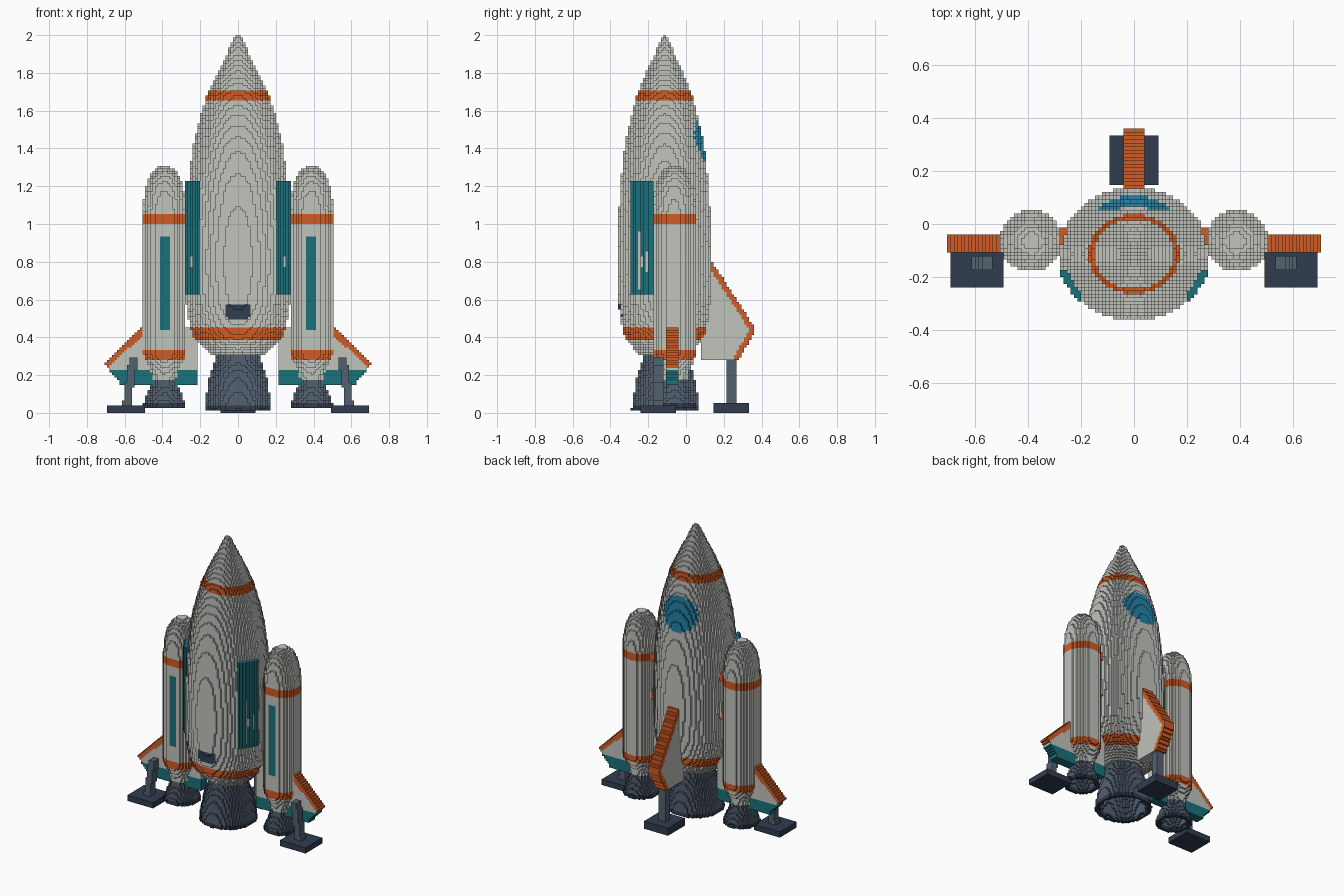
import bpy
import math
from itertools import product

if "Cube" in bpy.data.objects:
    bpy.data.objects.remove(bpy.data.objects["Cube"], do_unlink=True)

V = 2 / 150  # edge of one small block

# Colours, written as display values and converted to linear
COLOURS = {
    "hull_white": (192, 194, 187),
    "trim_orange": (207, 92, 42),
    "panel_teal": (32, 112, 122),
    "window_blue": (42, 130, 168),
    "engine_slate": (84, 97, 113),
    "dark_metal": (52, 63, 79),
}
WHITE, ORANGE, TEAL, BLUE, SLATE, DARK = COLOURS


def make_material(name, rgb):
    colour = tuple((c / 255) ** 2.2 for c in rgb) + (1.0,)
    mat = bpy.data.materials.new(name)
    mat.use_nodes = True
    mat.diffuse_color = colour
    bsdf = mat.node_tree.nodes["Principled BSDF"]
    bsdf.inputs["Base Color"].default_value = colour
    bsdf.inputs["Roughness"].default_value = 0.8
    return mat


MATERIALS = {n: make_material(n, c) for n, c in COLOURS.items()}


def block_part(name, low, high, rule, side=1):
    """Fill a region with small blocks; rule(x, y, z) gives a colour or None."""
    if side < 0:
        low, high = (-high[0],) + low[1:], (-low[0],) + high[1:]
    spans = [range(math.floor(a / V) - 1, math.ceil(b / V) + 1) for a, b in zip(low, high)]
    cells = {}
    for c in product(*spans):
        colour = rule(*[(n + 0.5) * V * s for n, s in zip(c, (side, 1, 1))])
        if colour and c[2] >= 0:
            cells[c] = colour
    verts, faces, face_colours = {}, [], []
    for c, colour in cells.items():
        for axis, step in product(range(3), (0, 1)):
            near = list(c)
            near[axis] += 2 * step - 1
            if tuple(near) in cells:
                continue
            face = []
            for u, w in ((0, 0), (1, 0), (1, 1), (0, 1)):
                p = list(c)
                p[axis] += step
                p[(axis + 1) % 3] += u
                p[(axis + 2) % 3] += w
                face.append(verts.setdefault(tuple(p), len(verts)))
            faces.append(face if step else face[::-1])
            face_colours.append(colour)
    mesh = bpy.data.meshes.new(name)
    mesh.from_pydata([[n * V for n in p] for p in verts], [], faces)
    used = sorted(set(face_colours))
    for n in used:
        mesh.materials.append(MATERIALS[n])
    mesh.polygons.foreach_set("material_index", [used.index(n) for n in face_colours])
    mesh.update()
    obj = bpy.data.objects.new(name, mesh)
    bpy.context.collection.objects.link(obj)


def radius_at(profile, z):
    """Radius at height z on a profile of (z, r) points, rising."""
    for (z0, r0), (z1, r1) in zip(profile, profile[1:]):
        if z0 <= z <= z1:
            return r0 + (r1 - r0) * (z - z0) / (z1 - z0)
    return 0


def box(name, low, high, colour, side=1):
    def rule(*p):
        return colour if all(a <= v <= b for a, v, b in zip(low, p, high)) else None
    block_part(name, low, high, rule, side)


def edge_distance(a, b, u, v):
    """Signed distance from the line a-b; positive lies left of its direction."""
    du, dv = b[0] - a[0], b[1] - a[1]
    return (du * (v - a[1]) - dv * (u - a[0])) / math.hypot(du, dv)


# Main hull: slightly flattened ogive with bands, rear window and front hatch
HULL_Y, FLAT = -0.1133, 0.89
HULL = [(0.31, 0.15), (0.36, 0.20), (0.41, 0.24), (0.47, 0.257), (0.58, 0.275),
        (0.8, 0.282), (1.0, 0.276), (1.2, 0.263), (1.4, 0.238), (1.5, 0.217),
        (1.6, 0.188), (1.68, 0.165), (1.8, 0.11), (1.9, 0.06), (2.0, 0.012)]


def hull_rule(x, y, z):
    if math.hypot(x, (y - HULL_Y) / FLAT) > radius_at(HULL, z):
        return None
    if 0.39 < z < 0.46 or 1.655 < z < 1.71:
        return ORANGE
    if y > HULL_Y and math.hypot(x / 0.13, (z - 1.44) / 0.12) < 1:
        return BLUE
    if y < HULL_Y and 0.49 < z < 0.575 and abs(x) < min(0.07, z - 0.44):
        return DARK
    return WHITE


block_part("main_hull", (-0.29, -0.37, 0.3), (0.29, 0.15, 2.0), hull_rule)


# Engine bells: hollow cones with a dark rim
def engine_bell(name, cx, cy, profile, side=1):
    bottom, top = profile[0][0], profile[-1][0]
    reach = profile[0][1]

    def rule(x, y, z):
        d, r = math.hypot(x - cx, y - cy), radius_at(profile, z)
        if d > r or (d < r - 0.025 and z < top - 0.07):
            return None
        return DARK if z < bottom + 0.022 else SLATE

    block_part(name, (cx - reach, cy - reach, bottom), (cx + reach, cy + reach, top), rule, side)


engine_bell("main_engine_bell", 0, -0.107,
            [(0.02, 0.18), (0.06, 0.176), (0.2, 0.15), (0.28, 0.12), (0.33, 0.115)])

# Boosters: domed cylinders with two bands and a front stripe
BX, BY = 0.39, -0.0633
BOOSTER = [(0.17, 0.07), (0.21, 0.078), (0.28, 0.108), (0.31, 0.116), (1.06, 0.116),
           (1.14, 0.11), (1.2, 0.099), (1.25, 0.08), (1.28, 0.06), (1.307, 0.025)]


def booster_rule(x, y, z):
    if math.hypot(x - BX, y - BY) > radius_at(BOOSTER, z):
        return None
    if 0.275 < z < 0.335 or 1.0 < z < 1.06:
        return ORANGE
    if y < BY and abs(x - BX) < 0.025 and 0.44 < z < 0.93:
        return TEAL
    return WHITE


# Booster fin: flat plate with teal foot and orange sloped edge
def fin_rule(x, y, z):
    if not (-0.107 < y < -0.04 and x > 0.21 and 0.15 < z < 0.46):
        return None
    slope = edge_distance((0.705, 0.26), (0.5, 0.46), x, z)
    under = edge_distance((0.62, 0.15), (0.705, 0.26), x, z)
    if slope < 0 or under < 0:
        return None
    if z < 0.227:
        return TEAL
    return ORANGE if slope < 0.03 else WHITE


# Side panel: curved strip standing just off the hull
def panel_rule(x, y, z):
    r = math.hypot(x, (y - HULL_Y) / FLAT)
    inside = x > 0.2 and -0.29 < y < -0.18 and 0.627 < z < 1.227 and 0.2 < r < 0.288
    return TEAL if inside else None


# Side leg: post leaning outwards towards its foot
def leg_rule(x, y, z):
    centre = 0.553 + 0.14 * (0.29 - z)
    return SLATE if abs(x - centre) < 0.022 and -0.18 < y < -0.12 and z < 0.29 else None


for side, word in ((1, "left"), (-1, "right")):
    block_part(word + "_booster", (0.27, -0.19, 0.17), (0.51, 0.06, 1.31), booster_rule, side)
    engine_bell(word + "_booster_bell", BX, BY,
                [(0.027, 0.115), (0.06, 0.108), (0.14, 0.075), (0.2, 0.065)], side)
    block_part(word + "_fin", (0.21, -0.11, 0.15), (0.71, -0.04, 0.46), fin_rule, side)
    block_part(word + "_hull_panel", (0.2, -0.3, 0.62), (0.29, -0.17, 1.24), panel_rule, side)
    block_part(word + "_leg", (0.5, -0.19, 0.04), (0.63, -0.11, 0.3), leg_rule, side)
    box(word + "_foot", (0.5, -0.24, 0), (0.695, -0.06, 0.045), DARK, side)
    for z, level in ((0.73, "lower"), (1.0, "upper")):
        box(f"{word}_{level}_strut", (0.24, -0.08, z), (0.31, -0.01, z + 0.055), ORANGE, side)


# Tail fin: swept plate with an orange trailing edge
def tail_rule(x, y, z):
    if abs(x) > 0.037 or y < 0.075 or z < 0.275:
        return None
    edge = min(edge_distance((0.37, 0.44), (0.125, 0.82), y, z),
               edge_distance((0.275, 0.275), (0.37, 0.44), y, z))
    if edge < 0:
        return None
    return ORANGE if edge < 0.03 else WHITE


block_part("tail_fin", (-0.04, 0.07, 0.27), (0.04, 0.38, 0.83), tail_rule)
box("rear_leg", (-0.028, 0.21, 0.04), (0.028, 0.27, 0.28), SLATE)
box("rear_foot", (-0.09, 0.15, 0), (0.09, 0.33, 0.05), DARK)
